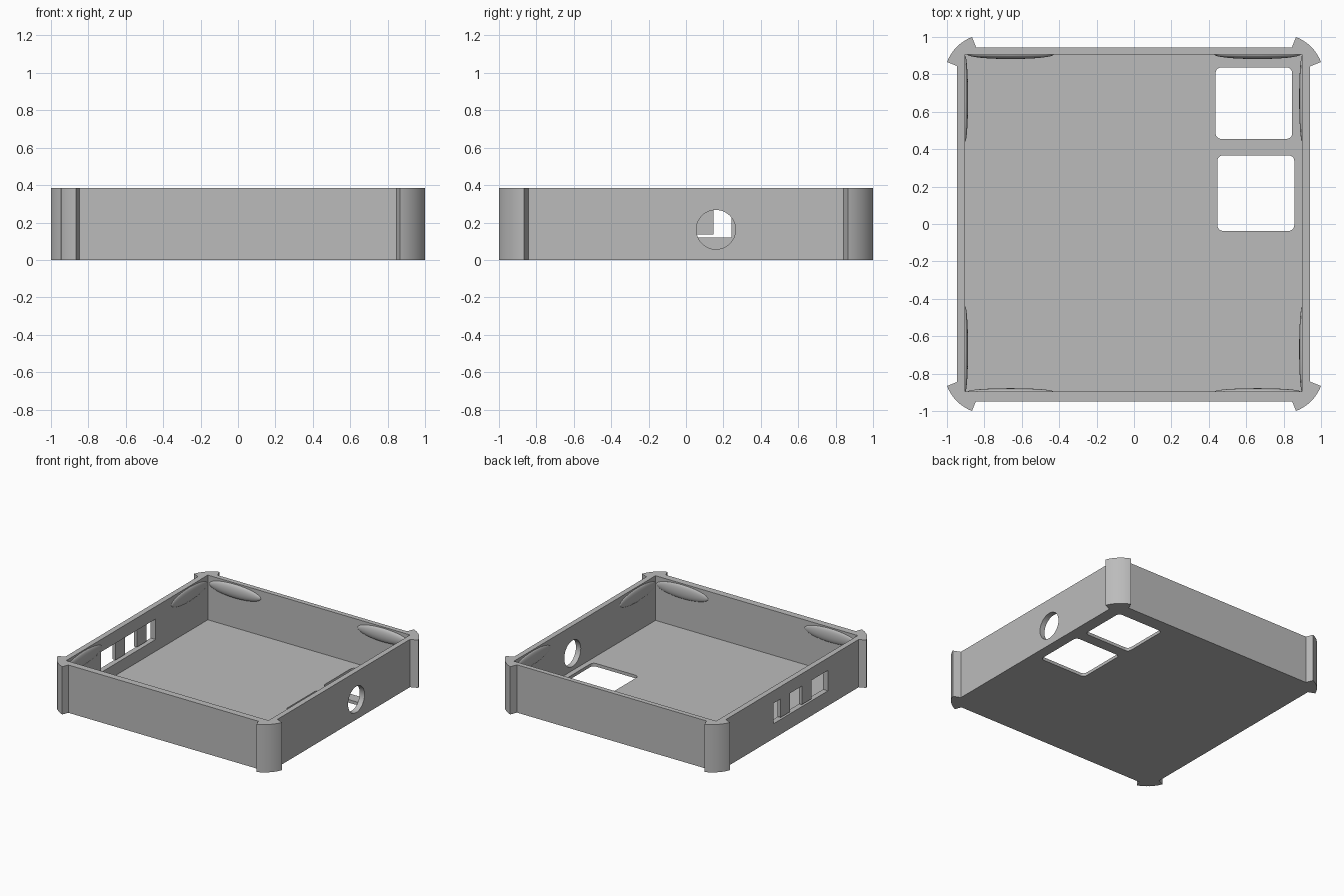
import bpy, bmesh, math
from mathutils import Matrix

old = bpy.data.objects.get("Cube")
if old:
    bpy.data.objects.remove(old, do_unlink=True)

HEIGHT, FLOOR = 0.385, 0.025

grey = bpy.data.materials.new("light_grey")
grey.use_nodes = True
grey.diffuse_color = (0.5, 0.5, 0.5, 1)
grey.node_tree.nodes["Principled BSDF"].inputs["Base Color"].default_value = (0.5, 0.5, 0.5, 1)


def finish(name, bm):
    """Turn a bmesh into a named grey object."""
    bmesh.ops.recalc_face_normals(bm, faces=bm.faces)
    mesh = bpy.data.meshes.new(name)
    bm.to_mesh(mesh)
    bm.free()
    mesh.materials.append(grey)
    obj = bpy.data.objects.new(name, mesh)
    bpy.context.collection.objects.link(obj)
    return obj


def prism(name, outline, z0, z1):
    """Extrude an outline in x and y from z0 to z1."""
    bm = bmesh.new()
    face = bm.faces.new([bm.verts.new((x, y, z0)) for x, y in outline])
    new = bmesh.ops.extrude_face_region(bm, geom=[face])["geom"]
    verts = [g for g in new if isinstance(g, bmesh.types.BMVert)]
    bmesh.ops.translate(bm, verts=verts, vec=(0, 0, z1 - z0))
    return finish(name, bm)


def box(name, x0, x1, y0, y1, z0, z1):
    return prism(name, [(x0, y0), (x1, y0), (x1, y1), (x0, y1)], z0, z1)


def rounded_box(name, x0, x1, y0, y1, z0, z1, r):
    corners = [(x1 - r, y1 - r), (x0 + r, y1 - r), (x0 + r, y0 + r), (x1 - r, y0 + r)]
    outline = []
    for i, (cx, cy) in enumerate(corners):
        for k in range(6):
            a = math.radians(90 * i + 18 * k)
            outline.append((cx + r * math.cos(a), cy + r * math.sin(a)))
    return prism(name, outline, z0, z1)


def select(obj):
    bpy.ops.object.select_all(action='DESELECT')
    obj.select_set(True)
    bpy.context.view_layer.objects.active = obj


def cut(target, cutter):
    """Subtract a cutter and remove it."""
    mod = target.modifiers.new("cut", 'BOOLEAN')
    mod.operation = 'DIFFERENCE'
    mod.solver = 'EXACT'
    mod.object = cutter
    select(target)
    bpy.ops.object.modifier_apply(modifier=mod.name)
    bpy.data.objects.remove(cutter, do_unlink=True)


def smooth(obj):
    select(obj)
    bpy.ops.object.shade_smooth_by_angle(angle=math.radians(30))


# Open tray with a thin floor
tray = box("tray", -0.947, 0.942, -0.95, 0.945, 0, HEIGHT)
cut(tray, box("cavity", -0.903, 0.899, -0.896, 0.906, FLOOR, 1))

# Two rounded windows in the floor
cut(tray, rounded_box("back_window", 0.436, 0.846, 0.455, 0.837, -0.1, 0.1, 0.03))
cut(tray, rounded_box("front_window", 0.446, 0.857, -0.037, 0.367, -0.1, 0.1, 0.03))

# Round port in the right-hand wall, slot in the opposite wall
bm = bmesh.new()
bmesh.ops.create_cone(bm, cap_ends=True, segments=48, radius1=0.105, radius2=0.105, depth=0.2,
                      matrix=Matrix.Translation((0.92, 0.16, 0.162)) @ Matrix.Rotation(math.pi / 2, 4, 'Y'))
cut(tray, finish("port", bm))
cut(tray, box("slot", -1.1, -0.8, -0.455, 0.242, 0.12, 0.285))
smooth(tray)

# Two tabs hanging in the slot
for i, y in enumerate((0.147, -0.123)):
    box(f"slot_tab_{i + 1}", -0.946, -0.92, y - 0.12, y, 0.135, 0.286)

# Curved bumper on each corner
for sx in (-1, 1):
    for sy in (-1, 1):
        arc = [math.radians(21 + 48 * k / 16) for k in range(17)]
        outline = [(0.783 + 0.232 * math.cos(a), 0.783 + 0.232 * math.sin(a)) for a in arc]
        outline += [(0.836, 0.925), (0.925, 0.925), (0.925, 0.836)]
        side = ("front" if sy < 0 else "back") + ("_left" if sx > 0 else "_right")
        smooth(prism(side + "_bumper", [(sx * x, sy * y) for x, y in outline], 0, HEIGHT))


# Shallow snap bulges inside the walls, near the corners
def bulge(name, location, size):
    bm = bmesh.new()
    bmesh.ops.create_uvsphere(bm, u_segments=32, v_segments=16, radius=1,
                              matrix=Matrix.Translation(location) @ Matrix.Diagonal((*size, 1)))
    smooth(finish(name, bm))


for i, s in enumerate((-1, 1)):
    bulge(f"front_bulge_{i + 1}", (s * 0.66, -0.896, 0.32), (0.23, 0.018, 0.055))
    bulge(f"back_bulge_{i + 1}", (s * 0.66, 0.906, 0.32), (0.23, 0.024, 0.055))
    bulge(f"left_bulge_{i + 1}", (0.899, s * 0.67, 0.32), (0.016, 0.23, 0.055))
    bulge(f"right_bulge_{i + 1}", (-0.903, s * 0.67, 0.32), (0.016, 0.23, 0.055))
